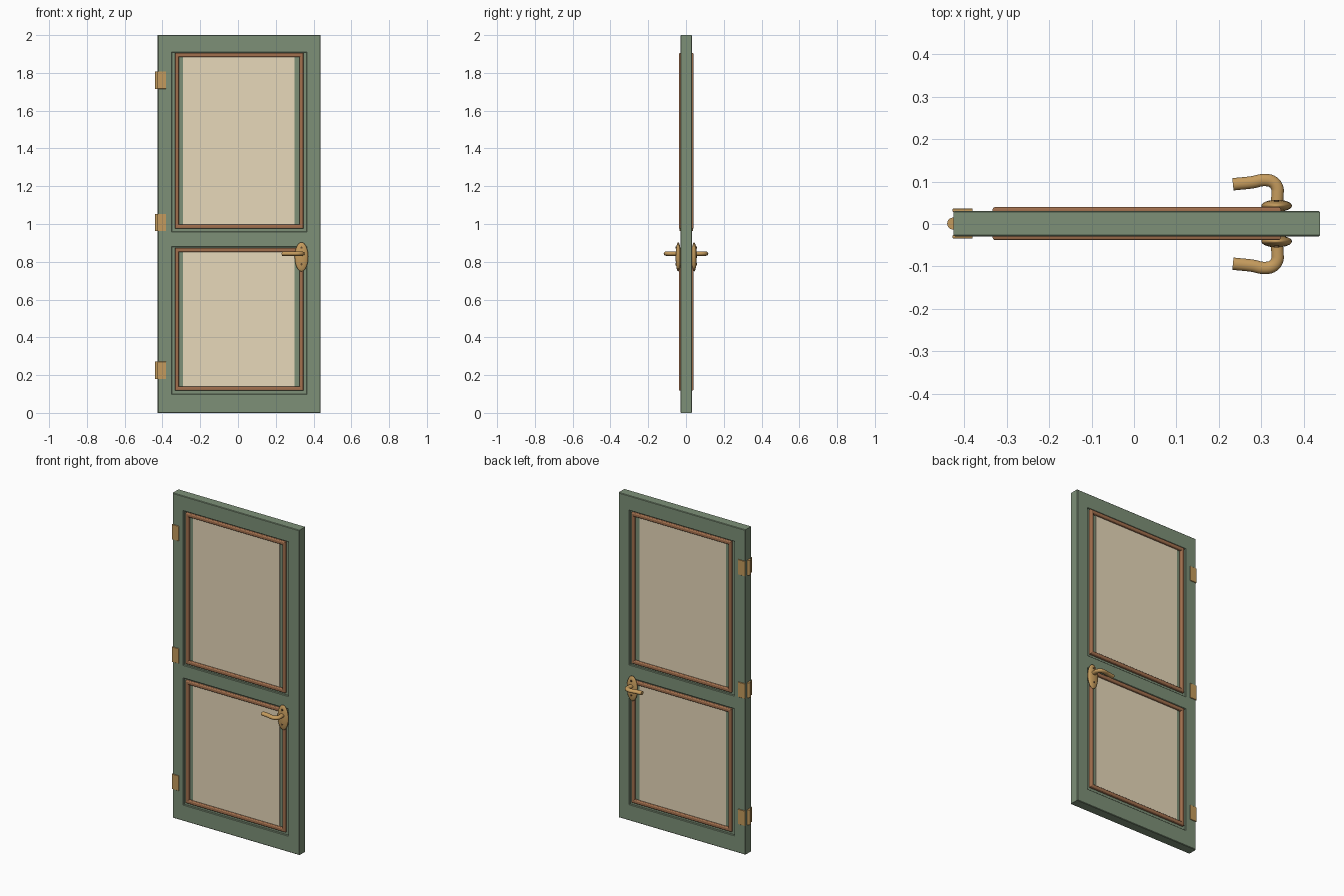
import bpy, math

if "Cube" in bpy.data.objects:
    bpy.data.objects.remove(bpy.data.objects["Cube"])

def mat(name, r, g, b):
    m = bpy.data.materials.new(name)
    m.diffuse_color = (r, g, b, 1)
    m.use_nodes = True
    m.node_tree.nodes["Principled BSDF"].inputs["Base Color"].default_value = m.diffuse_color
    return m

GREEN = mat("green_paint", 0.205, 0.28, 0.185)
COPPER = mat("copper_trim", 0.36, 0.16, 0.075)
BRASS = mat("brass", 0.56, 0.33, 0.11)
PANE = mat("tan_pane", 0.80, 0.69, 0.49)
DARK = mat("dark_screw", 0.12, 0.07, 0.03)

def slab(name, rects, y, half, bevel, material, res=0):
    """Flat plate in the XZ plane; first rectangle is the outline, others are holes."""
    cu = bpy.data.curves.new(name, 'CURVE')
    cu.dimensions, cu.fill_mode = '2D', 'BOTH'
    cu.extrude, cu.bevel_depth = half - bevel, bevel
    cu.bevel_resolution, cu.offset = res, -bevel
    for x0, x1, z0, z1 in rects:
        sp = cu.splines.new('POLY')
        sp.points.add(3)
        for p, (x, z) in zip(sp.points, [(x0, z0), (x1, z0), (x1, z1), (x0, z1)]):
            p.co = (x, z, 0, 1)
        sp.use_cyclic_u, sp.use_smooth = True, False
    ob = bpy.data.objects.new(name, cu)
    ob.location.y = y
    ob.rotation_euler.x = math.pi / 2
    cu.materials.append(material)
    bpy.context.collection.objects.link(ob)
    return ob

def finish(name, material, scale=(1, 1, 1)):
    ob = bpy.context.object
    ob.name, ob.scale = name, scale
    ob.data.materials.append(material)
    bpy.ops.object.shade_smooth_by_angle()
    return ob

# door frame with two openings
CY = 0.001
upper, lower = (-0.35, 0.362, 0.96, 1.908), (-0.35, 0.362, 0.10, 0.878)
slab("door_frame", [(-0.425, 0.438, 0, 2), upper, lower], CY, 0.030, 0.003, GREEN)

# surrounds, panes and copper beading in each opening
for tag, cut, z0, z1 in (("upper", upper, 0.975, 1.905), ("lower", lower, 0.118, 0.873)):
    slab(tag + "_surround", [cut, (-0.29, 0.30, z0 + 0.015, z1 - 0.015)], CY, 0.022, 0, GREEN)
    slab(tag + "_pane", [(-0.29, 0.30, z0 + 0.005, z1 - 0.005)], CY, 0.025, 0, PANE)
    for side, s in (("front", -1), ("back", 1)):
        slab(f"{tag}_{side}_beading",
             [(-0.333, 0.346, z0, z1), (-0.313, 0.326, z0 + 0.022, z1 - 0.022)],
             CY + s * 0.0285, 0.0105, 0.006, COPPER, 2)

# hinges: a leaf on each face and a barrel on the edge
for i, z in enumerate((0.225, 1.008, 1.762)):
    for side, s in (("front", -1), ("back", 1)):
        slab(f"hinge_leaf_{side}_{i}", [(-0.427, -0.38, z - 0.046, z + 0.046)],
             CY + s * 0.031, 0.004, 0.001, BRASS)
    bpy.ops.mesh.primitive_cylinder_add(vertices=24, radius=0.014, depth=0.092,
                                        location=(-0.426, CY, z))
    finish(f"hinge_barrel_{i}", BRASS)

# lever handles, mirrored front and back
path = [(0.336, 0.045), (0.338, 0.07), (0.337, 0.086), (0.327, 0.099),
        (0.306, 0.1035), (0.28, 0.0985), (0.233, 0.0935)]
for side, s in (("front", -1), ("back", 1)):
    bpy.ops.mesh.primitive_uv_sphere_add(segments=32, ring_count=16, radius=1,
                                         location=(0.336, CY + s * 0.042, 0.826))
    finish(f"{side}_handle_plate", BRASS, (0.036, 0.014, 0.077))
    for z in (0.875, 0.787):
        bpy.ops.mesh.primitive_cylinder_add(vertices=16, radius=0.006, depth=0.012,
                                            location=(0.336, CY + s * 0.05, z),
                                            rotation=(math.pi / 2, 0, 0))
        finish(f"{side}_handle_screw", DARK)
    cu = bpy.data.curves.new(f"{side}_lever", 'CURVE')
    cu.dimensions, cu.bevel_depth, cu.bevel_resolution = '3D', 0.0145, 4
    cu.use_fill_caps, cu.resolution_u = True, 6
    sp = cu.splines.new('BEZIER')
    sp.bezier_points.add(len(path) - 1)
    for p, (x, y) in zip(sp.bezier_points, path):
        p.co = (x, s * y, 0)
        p.handle_left_type = p.handle_right_type = 'AUTO'
    cu.materials.append(BRASS)
    ob = bpy.data.objects.new(f"{side}_lever", cu)
    ob.location.z, ob.scale.z = 0.843, 0.8
    bpy.context.collection.objects.link(ob)
